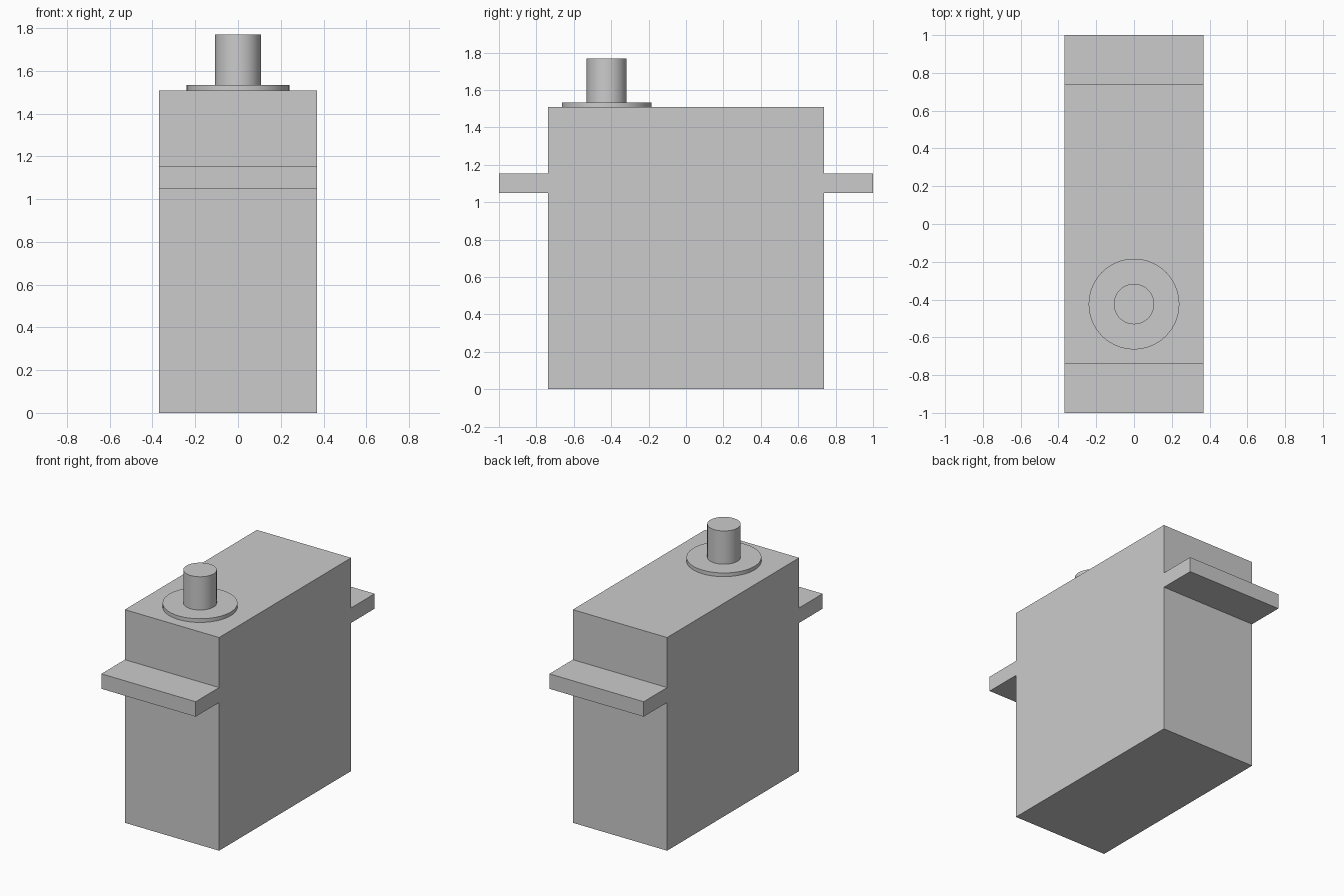
import bpy
import math

default = bpy.data.objects.get("Cube")
if default:
    bpy.data.objects.remove(default, do_unlink=True)

# Single plain grey
GREY = (0.6, 0.6, 0.6, 1.0)
grey = bpy.data.materials.new("plain_grey")
grey.use_nodes = True
grey.diffuse_color = GREY
grey.node_tree.nodes["Principled BSDF"].inputs["Base Color"].default_value = GREY

WIDTH = 0.738
HALF_DEPTH = 0.738
BODY_TOP = 1.508
SHAFT_Y = -0.424


def finish(name):
    obj = bpy.context.object
    obj.name = name
    obj.data.materials.append(grey)
    return obj


def box(name, y0, y1, z0, z1):
    """Full-width block between two depths and two heights."""
    bpy.ops.mesh.primitive_cube_add(size=1, location=(0, (y0 + y1) / 2, (z0 + z1) / 2))
    bpy.context.object.scale = (WIDTH, y1 - y0, z1 - z0)
    bpy.ops.object.transform_apply(location=False, rotation=False, scale=True)
    return finish(name)


def disc(name, radius, z0, z1):
    """Upright cylinder on the output axis."""
    bpy.ops.mesh.primitive_cylinder_add(
        vertices=64, radius=radius, depth=z1 - z0, location=(0, SHAFT_Y, (z0 + z1) / 2))
    bpy.ops.object.shade_smooth_by_angle(angle=math.radians(30))
    return finish(name)


# Motor case
box("case", -HALF_DEPTH, HALF_DEPTH, 0, BODY_TOP)

# Mounting tabs at both ends
box("front_mounting_tab", -1, -HALF_DEPTH, 1.048, 1.154)
box("back_mounting_tab", HALF_DEPTH, 1, 1.048, 1.154)

# Output collar and shaft
disc("output_collar", 0.24, BODY_TOP, 1.534)
disc("output_shaft", 0.107, 1.534, 1.769)
